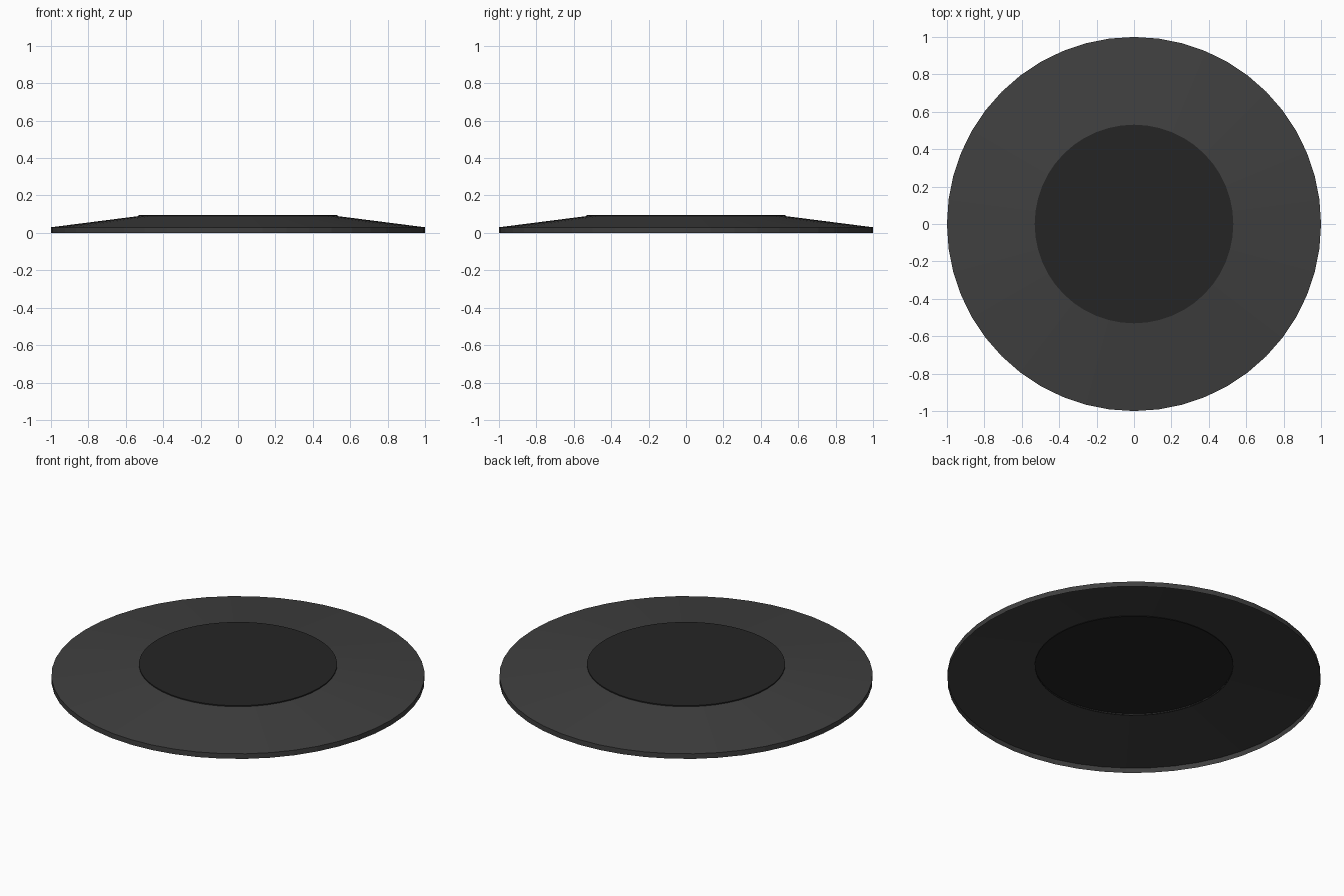
import bpy
import bmesh
from math import cos, sin, pi

if "Cube" in bpy.data.objects:
    bpy.data.objects.remove(bpy.data.objects["Cube"])


def material(name, grey):
    mat = bpy.data.materials.new(name)
    mat.diffuse_color = (grey, grey, grey, 1)
    mat.use_nodes = True
    mat.node_tree.nodes["Principled BSDF"].inputs["Base Color"].default_value = mat.diffuse_color
    return mat


def lathe(name, profile, sides, mat, cap_top=False):
    """Revolve an (r, z) profile, listed bottom to top, into an open shell."""
    bm = bmesh.new()
    rings = [[bm.verts.new((r * cos(2 * pi * i / sides), r * sin(2 * pi * i / sides), z))
              for i in range(sides)] for r, z in profile]
    for low, high in zip(rings, rings[1:]):
        for i in range(sides):
            j = (i + 1) % sides
            bm.faces.new((low[i], low[j], high[j], high[i]))
    if cap_top:
        bm.faces.new(rings[-1])
    mesh = bpy.data.meshes.new(name)
    bm.to_mesh(mesh)
    bm.free()
    mesh.materials.append(mat)
    obj = bpy.data.objects.new(name, mesh)
    bpy.context.collection.objects.link(obj)
    return obj


# Hollow sloping flange with a short vertical rim, open underneath
lathe("flange", [(1.0, 0.0), (1.0, 0.03), (0.53, 0.09)], 48,
      material("dark_grey", 0.05))

# Darker raised centre disc with a thin edge
lathe("centre_disc", [(0.531, 0.086), (0.531, 0.096)], 48,
      material("near_black", 0.018), cap_top=True)
